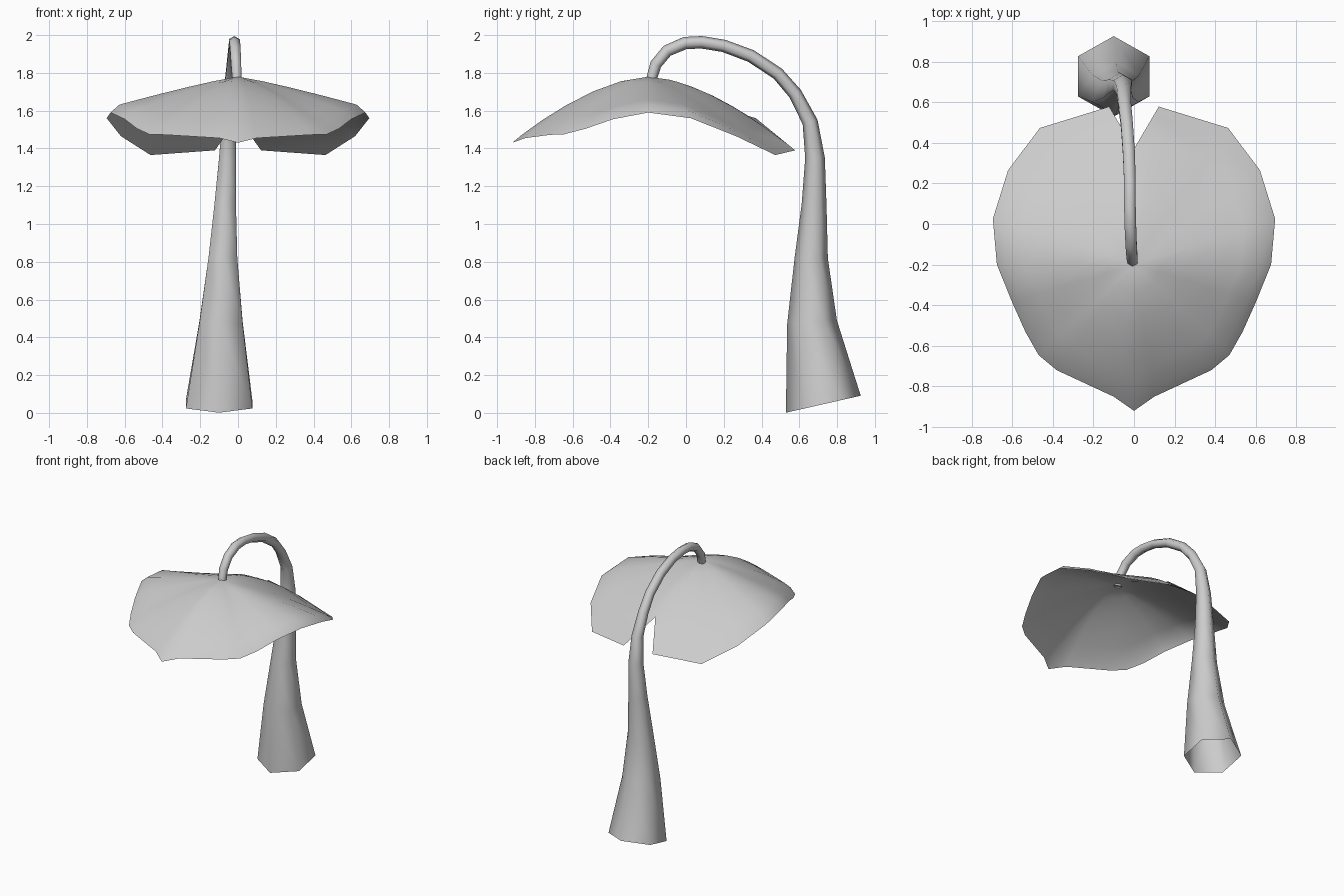
import bpy, bmesh, math
from mathutils import Vector

if "Cube" in bpy.data.objects:
    bpy.data.objects.remove(bpy.data.objects["Cube"])


def finish(bm, name):
    bmesh.ops.recalc_face_normals(bm, faces=bm.faces)
    for f in bm.faces:
        f.smooth = True
    me = bpy.data.meshes.new(name)
    bm.to_mesh(me)
    bm.free()
    ob = bpy.data.objects.new(name, me)
    bpy.context.collection.objects.link(ob)
    return ob


# Leaf: heart-shaped canopy, rings fanned from the apex with a down-turned lip
APEX = Vector((0, -0.2, 1.78))
half = [(0, -0.92, 1.43), (0.1, -0.85, 1.455), (0.38, -0.72, 1.472),
        (0.47, -0.645, 1.475), (0.535, -0.53, 1.505), (0.6, -0.385, 1.555),
        (0.675, -0.2, 1.59), (0.695, 0.025, 1.56), (0.62, 0.265, 1.465),
        (0.463, 0.473, 1.365), (0.122, 0.578, 1.39), (0, 0.37, 1.56)]
outline = half + [(-x, y, z) for x, y, z in half[-2:0:-1]]
LIP_T = 0.93
rings_t = (0.2, 0.4, 0.6, 0.78, LIP_T, 1.0)

bm = bmesh.new()
top = bm.verts.new(APEX)
rings = []
for t in rings_t:
    ring = []
    for p in outline:
        d = Vector(p) - APEX
        side = abs(d.x) / math.hypot(d.x, d.y)
        notch = abs(d.x) < 1e-6 and d.y > 0
        lip = 0.012 if notch else 0.042
        power = 1.65 - 0.5 * side ** 2
        drop = -d.z if t == 1 else (-d.z - lip) * (t / LIP_T) ** power
        ring.append(bm.verts.new((d.x * t, APEX.y + d.y * t, APEX.z - drop)))
    rings.append(ring)
n = len(outline)
for i in range(n):
    j = (i + 1) % n
    bm.faces.new((top, rings[0][i], rings[0][j]))
    for a, b in zip(rings, rings[1:]):
        bm.faces.new((a[i], b[i], b[j], a[j]))
leaf = finish(bm, "leaf_canopy")
if leaf.data.polygons[0].normal.z < 0:
    leaf.data.flip_normals()

# Stem: tapering six-sided tube that arches over to the leaf apex (x, y, z, radius)
path = [(-0.1, 0.727, 0.046, 0.203), (-0.09, 0.667, 0.48, 0.132),
        (-0.08, 0.663, 0.82, 0.088), (-0.068, 0.678, 1.1, 0.066),
        (-0.055, 0.683, 1.35, 0.052), (-0.05, 0.657, 1.54, 0.041),
        (-0.045, 0.578, 1.69, 0.036), (-0.035, 0.487, 1.795, 0.034),
        (-0.025, 0.345, 1.889, 0.034), (-0.02, 0.2, 1.943, 0.033),
        (-0.02, 0.083, 1.962, 0.033), (-0.018, -0.005, 1.958, 0.033),
        (-0.014, -0.1, 1.917, 0.032), (-0.01, -0.16, 1.845, 0.031),
        (-0.006, -0.183, 1.765, 0.028)]
bm = bmesh.new()
rings = []
for i, (x, y, z, r) in enumerate(path):
    a, b = path[max(i - 1, 0)], path[min(i + 1, len(path) - 1)]
    ty, tz = (-0.22, 0.97) if i == 0 else (b[1] - a[1], b[2] - a[2])
    v = Vector((0, tz, -ty)).normalized()
    rings.append([bm.verts.new(Vector((x, y, z))
                               + Vector((1, 0, 0)) * r * math.sin(k * math.pi / 3)
                               + v * r * math.cos(k * math.pi / 3))
                  for k in range(6)])
for a, b in zip(rings, rings[1:]):
    for k in range(6):
        m = (k + 1) % 6
        bm.faces.new((a[k], a[m], b[m], b[k]))
finish(bm, "stem")
